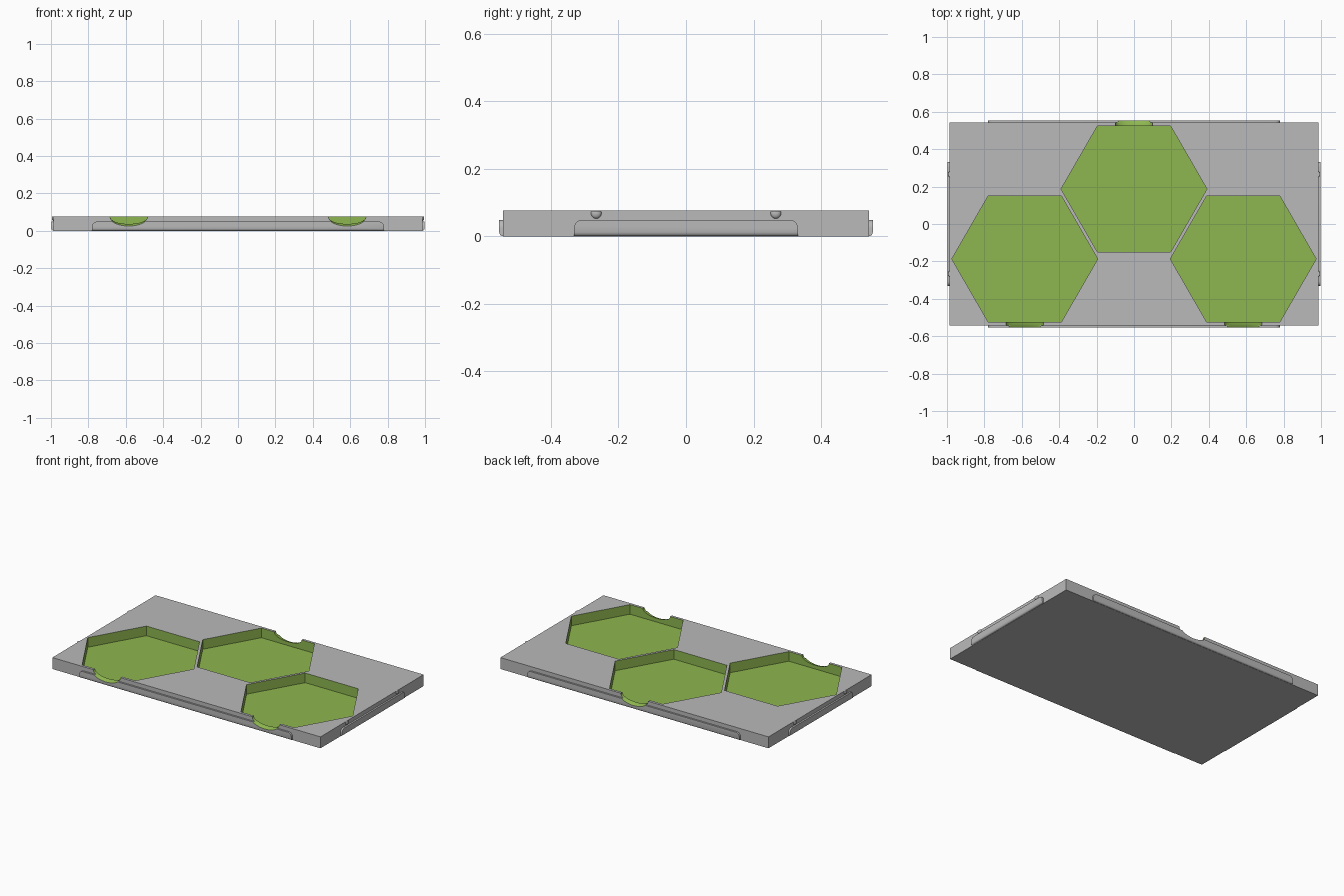
import bpy, bmesh, math
from mathutils import Matrix

if "Cube" in bpy.data.objects:
    bpy.data.objects.remove(bpy.data.objects["Cube"])

LX, LY, H = 0.986, 0.542, 0.076      # tray half-length, half-width, height
FLOOR = 0.012                        # pocket floor height
HEX_R = 0.39


def flat_colour(name, rgb):
    m = bpy.data.materials.new(name)
    m.diffuse_color = (*rgb, 1)
    m.use_nodes = True
    m.node_tree.nodes["Principled BSDF"].inputs["Base Color"].default_value = m.diffuse_color
    return m


GREY = flat_colour("grey", (0.49, 0.49, 0.49))
GREEN = flat_colour("green", (0.27, 0.47, 0.08))


def finish(name, bm, slot):
    bmesh.ops.recalc_face_normals(bm, faces=bm.faces)
    for f in bm.faces:
        f.material_index = slot
    me = bpy.data.meshes.new(name)
    bm.to_mesh(me)
    bm.free()
    me.materials.append(GREY)
    me.materials.append(GREEN)
    ob = bpy.data.objects.new(name, me)
    bpy.context.collection.objects.link(ob)
    return ob


def loft(name, rings, slot, angle=0.0):
    """Closed solid through equal-length rings, turned about z."""
    bm = bmesh.new()
    vs = [[bm.verts.new(p) for p in r] for r in rings]
    n = len(vs[0])
    for a, b in zip(vs, vs[1:]):
        for i in range(n):
            j = (i + 1) % n
            bm.faces.new((a[i], a[j], b[j], b[i]))
    bm.faces.new(vs[0])
    bm.faces.new(vs[-1])
    bmesh.ops.rotate(bm, verts=bm.verts, cent=(0, 0, 0),
                     matrix=Matrix.Rotation(angle, 3, 'Z'))
    return finish(name, bm, slot)


def combine(base, tool, operation):
    mod = base.modifiers.new("combine", 'BOOLEAN')
    mod.operation = operation
    mod.solver = 'EXACT'
    mod.object = tool
    bpy.context.view_layer.objects.active = base
    bpy.ops.object.modifier_apply(modifier=mod.name)
    bpy.data.objects.remove(tool, do_unlink=True)


def rail(face, half, angle, depth=0.0115, top=0.049, r=0.025):
    """Low side rail with rounded upper corners and a rounded lower edge."""
    outline = [(-half, 0), (half, 0)]
    for sx, start in ((1, 0), (-1, 90)):
        for k in range(6):
            a = math.radians(start + 18 * k)
            outline.append((sx * (half - r) + r * math.cos(a),
                            top - r + r * math.sin(a)))
    rings = []
    for t in [-0.01] + [depth * k / 5 for k in range(1, 6)]:
        q = max(t, 0) / depth
        low = 0.001 + 0.011 * (1 - math.sqrt(max(0, 1 - q * q)))
        rings.append([(u, -face - t, max(z, low)) for u, z in outline])
    return loft("side_rail", rings, 0, angle)


def notch(u, angle):
    """Finger scoop that dips outward through the tray edge."""
    rings = []
    for t, low in ((0.50, 0.038), (0.524, 0.037), (0.534, 0.035),
                   (0.544, 0.031), (0.554, 0.025), (0.60, 0.025)):
        ring = [(u + 0.1, -t, 0.12), (u - 0.1, -t, 0.12)]
        for k in range(17):
            a = math.pi * k / 16
            ring.append((u - 0.1 * math.cos(a), -t,
                         H - (H - low) * math.sin(a) ** 0.9))
        rings.append(ring)
    return loft("finger_notch", rings, 1, angle)


def bump(sx, y):
    """Small rounded snap bump, trimmed below the top surface."""
    bm = bmesh.new()
    bmesh.ops.create_uvsphere(bm, u_segments=16, v_segments=10, radius=0.0155)
    bmesh.ops.scale(bm, vec=(0.6, 1, 1), verts=bm.verts)
    bmesh.ops.translate(bm, vec=(sx * LX, y, 0.068), verts=bm.verts)
    bmesh.ops.bisect_plane(bm, geom=bm.verts[:] + bm.edges[:] + bm.faces[:],
                           plane_co=(0, 0, H - 0.0005), plane_no=(0, 0, 1),
                           clear_outer=True)
    bmesh.ops.holes_fill(bm, edges=[e for e in bm.edges if e.is_boundary])
    return finish("snap_bump", bm, 0)


# Main slab
tray = loft("tile_tray", [[(x, y, z) for x, y in
                           ((-LX, -LY), (LX, -LY), (LX, LY), (-LX, LY))]
                          for z in (0, H)], 0)

# Rails on all four sides and snap bumps on the ends
for a in (0, math.pi):
    combine(tray, rail(LY, 0.78, a), 'UNION')
    combine(tray, rail(LX, 0.332, a + math.pi / 2), 'UNION')
for sx in (-1, 1):
    for y in (-0.266, 0.266):
        combine(tray, bump(sx, y), 'UNION')

# Hexagonal pockets, each with a finger notch in the nearest long edge
for cx, cy in ((0, 0.187), (-0.584, -0.187), (0.584, -0.187)):
    hexagon = [(cx + HEX_R * math.cos(k * math.pi / 3),
                cy + HEX_R * math.sin(k * math.pi / 3)) for k in range(6)]
    pocket = loft("hex_pocket", [[(x, y, z) for x, y in hexagon]
                                 for z in (FLOOR, 0.12)], 1)
    combine(tray, pocket, 'DIFFERENCE')
    combine(tray, notch(cx, 0 if cy < 0 else math.pi), 'DIFFERENCE')

# Smooth the curved lips while keeping hard edges
bpy.ops.object.select_all(action='DESELECT')
tray.select_set(True)
bpy.context.view_layer.objects.active = tray
bpy.ops.object.shade_smooth_by_angle(angle=math.radians(30))
